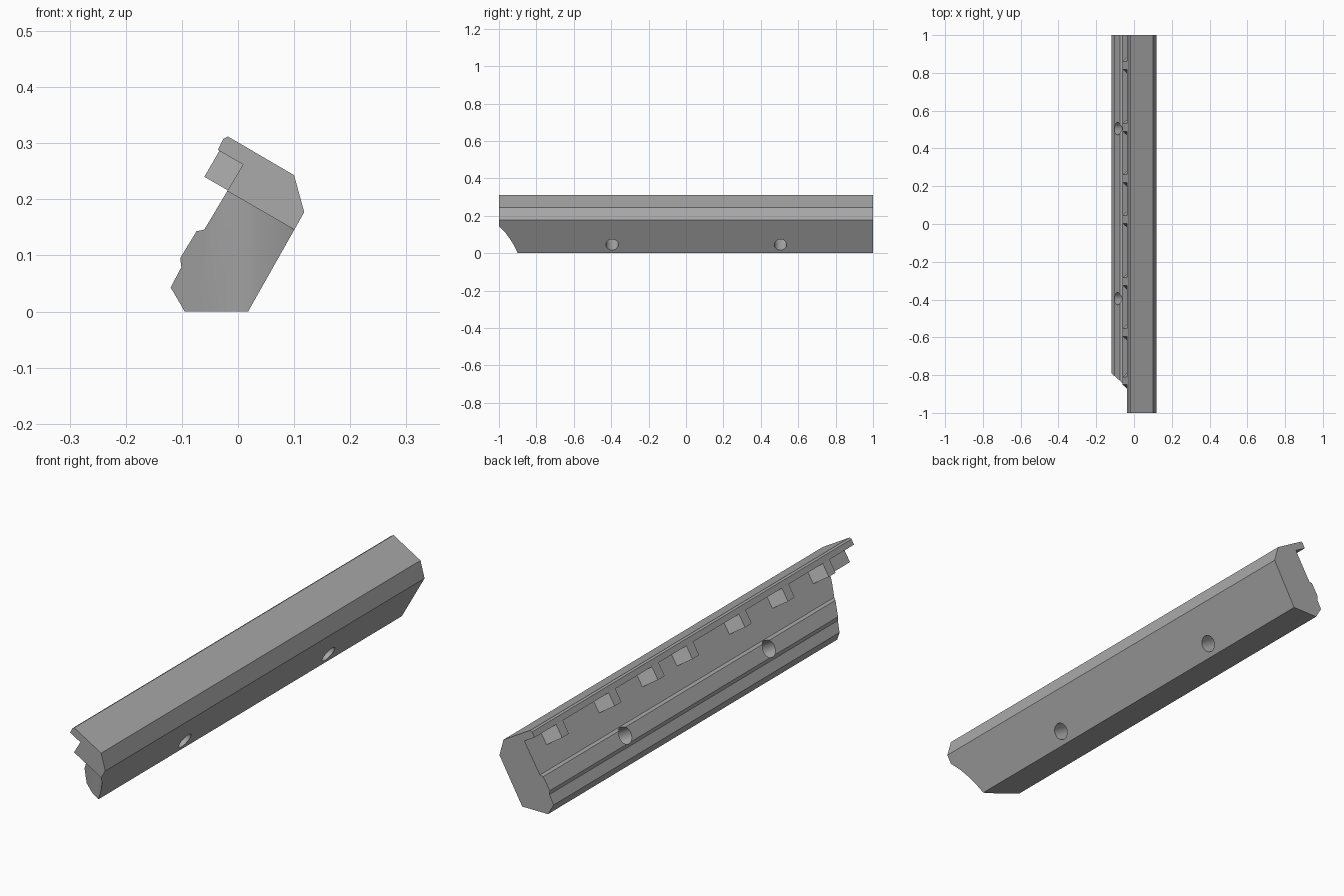
import bpy
import bmesh
import math
from mathutils import Vector, Matrix

if "Cube" in bpy.data.objects:
    bpy.data.objects.remove(bpy.data.objects["Cube"])

grey = bpy.data.materials.new("plain grey")
grey.use_nodes = True
grey.diffuse_color = (0.4, 0.4, 0.4, 1)
grey.node_tree.nodes["Principled BSDF"].inputs["Base Color"].default_value = (0.4, 0.4, 0.4, 1)

# Tilted directions of the section: UP the slope and ACROSS it
UP = Vector((0.5, 0, 0.866))
ACROSS = Vector((0.866, 0, -0.5))


def tilted(u, v, y):
    return UP * u + ACROSS * v + Vector((0, y, 0))


def prism(name, start, end):
    """Solid between two matching rings of points."""
    bm = bmesh.new()
    a = [bm.verts.new(p) for p in start]
    b = [bm.verts.new(p) for p in end]
    bm.faces.new(a)
    bm.faces.new(b[::-1])
    for i in range(len(a)):
        j = (i + 1) % len(a)
        bm.faces.new((a[j], a[i], b[i], b[j]))
    bmesh.ops.recalc_face_normals(bm, faces=bm.faces)
    return to_object(name, bm)


def to_object(name, bm):
    mesh = bpy.data.meshes.new(name)
    bm.to_mesh(mesh)
    bm.free()
    mesh.materials.append(grey)
    obj = bpy.data.objects.new(name, mesh)
    bpy.context.collection.objects.link(obj)
    return obj


def cut(obj, cutter):
    mod = obj.modifiers.new("cut", "BOOLEAN")
    mod.operation = "DIFFERENCE"
    mod.solver = "EXACT"
    mod.object = cutter
    bpy.context.view_layer.objects.active = obj
    bpy.ops.object.modifier_apply(modifier=mod.name)
    bpy.data.objects.remove(cutter)


# Long bar with a hooked lip and a ridged back
section = [(-0.095, 0), (0.018, 0), (0.118, 0.177), (0.1, 0.243),
           (-0.018, 0.312), (-0.026, 0.308), (-0.036, 0.288), (0.009, 0.262),
           (-0.06, 0.146), (-0.074, 0.143), (-0.103, 0.095), (-0.101, 0.079),
           (-0.12, 0.043)]
rail = prism("rail_body", [(x, -1, z) for x, z in section],
             [(x, 1, z) for x, z in section])

# Curved relief under the front end, stopping at the level of the catches
relief = [(-0.2, -0.72), (-0.12, -0.79), (-0.08, -0.825), (-0.035, -0.865),
          (0.0, -0.888), (0.018, -0.9), (0.04, -0.918), (0.06, -0.94),
          (0.08, -0.966), (0.1, -1.0), (0.115, -1.03), (0.115, -1.2), (-0.2, -1.2)]
cut(rail, prism("relief_cutter", [(x, y, -0.1) for x, y in relief],
                [(x, y, (0.1765 - 0.5 * x) / 0.866) for x, y in relief]))

# Two screw holes straight across the section
for y in (-0.395, 0.505):
    bm = bmesh.new()
    turn = ACROSS.to_track_quat("Z", "Y").to_matrix().to_4x4()
    bmesh.ops.create_cone(bm, cap_ends=True, segments=32, radius1=0.033,
                          radius2=0.033, depth=0.6,
                          matrix=Matrix.Translation(tilted(0.061, 0, y)) @ turn)
    cut(rail, to_object("hole_cutter", bm))

# Tapered catches tucked under the lip
for n, y in enumerate((0.84, 0.511, 0.24, 0.024, -0.305, -0.574, -0.83)):
    outline = [(-0.12, -0.062), (-0.172, -0.021), (-0.172, 0.021), (-0.12, 0.062)]
    prism(f"catch_{n + 1}", [tilted(0.178, v, y + d) for v, d in outline],
          [tilted(0.2325, v, y + d) for v, d in outline])

# Smooth the curved cuts while keeping edges crisp
bpy.ops.object.select_all(action="DESELECT")
rail.select_set(True)
bpy.context.view_layer.objects.active = rail
bpy.ops.object.shade_smooth_by_angle(angle=math.radians(25))
